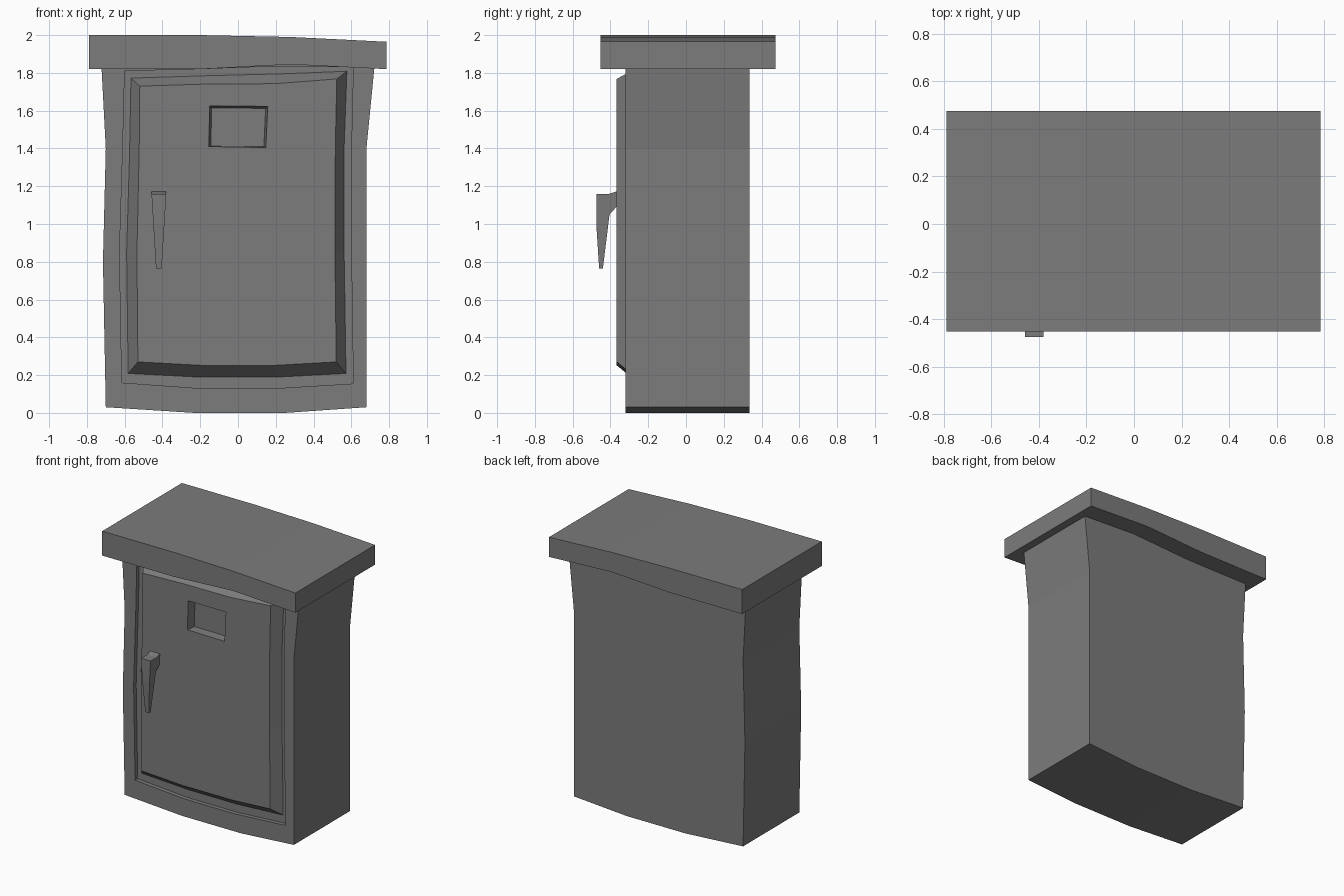
import bpy, bmesh

if "Cube" in bpy.data.objects:
    bpy.data.objects.remove(bpy.data.objects["Cube"], do_unlink=True)

GREY = (0.2, 0.2, 0.2, 1.0)
grey = bpy.data.materials.new("plain_grey")
grey.use_nodes = True
grey.diffuse_color = GREY
grey.node_tree.nodes["Principled BSDF"].inputs["Base Color"].default_value = GREY


def loft(name, rings, place=lambda y, x, z: (x, y, z)):
    """Skin a stack of (depth, outline) rings and cap both ends."""
    bm = bmesh.new()
    loops = [[bm.verts.new(place(d, a, b)) for a, b in pts] for d, pts in rings]
    for p, q in zip(loops, loops[1:]):
        for i in range(len(p)):
            j = (i + 1) % len(p)
            bm.faces.new((p[i], p[j], q[j], q[i]))
    bm.faces.new(loops[0])
    bm.faces.new(loops[-1])
    bmesh.ops.recalc_face_normals(bm, faces=bm.faces)
    mesh = bpy.data.meshes.new(name)
    bm.to_mesh(mesh)
    bm.free()
    mesh.materials.append(grey)
    obj = bpy.data.objects.new(name, mesh)
    bpy.context.collection.objects.link(obj)
    return obj


def thirds(corners):
    """Split each side of a four-cornered outline into three."""
    out = []
    for (ax, az), (bx, bz) in zip(corners, corners[1:] + corners[:1]):
        out += [(ax + (bx - ax) * k / 3, az + (bz - az) * k / 3) for k in range(3)]
    return out


# Outlines run along the bottom, up the right, back along the top, down the left
shell = [(-.70, .03), (-.23, 0), (.25, 0), (.68, .03), (.68, .8), (.68, 1.4),
         (.735, 1.96), (.25, 1.97), (-.2, 1.97), (-.73, 1.97), (-.70, 1.4), (-.715, .8)]
recess = [(-.615, .16), (-.2, .13), (.2, .13), (.61, .155), (.6, .85), (.6, 1.4),
          (.61, 1.83), (.2, 1.835), (-.2, 1.82), (-.6, 1.81), (-.61, 1.4), (-.627, .85)]
door_edge = [(-.585, .205), (-.2, .185), (.2, .185), (.575, .205), (.565, .85), (.565, 1.4),
             (.58, 1.812), (.2, 1.797), (-.2, 1.787), (-.57, 1.775), (-.577, 1.4), (-.593, .85)]
door_face = [(-.53, .27), (-.2, .252), (.2, .252), (.52, .27), (.513, .85), (.515, 1.4),
             (.523, 1.768), (.2, 1.743), (-.2, 1.74), (-.52, 1.73), (-.523, 1.4), (-.535, .85)]
window_rim = thirds([(-.155, 1.41), (.147, 1.405), (.158, 1.623), (-.15, 1.625)])
window_floor = thirds([(-.143, 1.412), (.137, 1.41), (.146, 1.612), (-.14, 1.615)])
roof_side = [(-.79, 1.82), (-.2, 1.82), (.28, 1.845), (.785, 1.82),
             (.785, 1.965), (.28, 1.99), (-.2, 2.0), (-.79, 2.0)]

# Cabinet body with a shallow door recess
FRONT, FLOOR = -.32, -.29
loft("cabinet_body", [(.335, shell), (FRONT, shell), (FRONT, recess), (FLOOR, recess)])

# Bevelled door with a sunken window
loft("door", [(FLOOR + .005, door_edge), (-.367, door_face),
              (-.367, window_rim), (-.302, window_floor)])

# Overhanging warped roof slab
loft("roof", [(-.453, roof_side), (.475, roof_side)])

# Tapered lever handle, narrower towards its lower tip
lever = [(-.475, 1.16), (-.405, 1.16), (-.36, 1.175), (-.36, 1.1),
         (-.405, 1.05), (-.44, .765), (-.46, .765), (-.475, 1.0)]


def place_lever(side, y, z):
    half = .015 + .024 * min(1, (z - .765) / .395)
    return (-.419 + side * half, y, z)


loft("door_handle", [(-1, lever), (1, lever)], place_lever)
